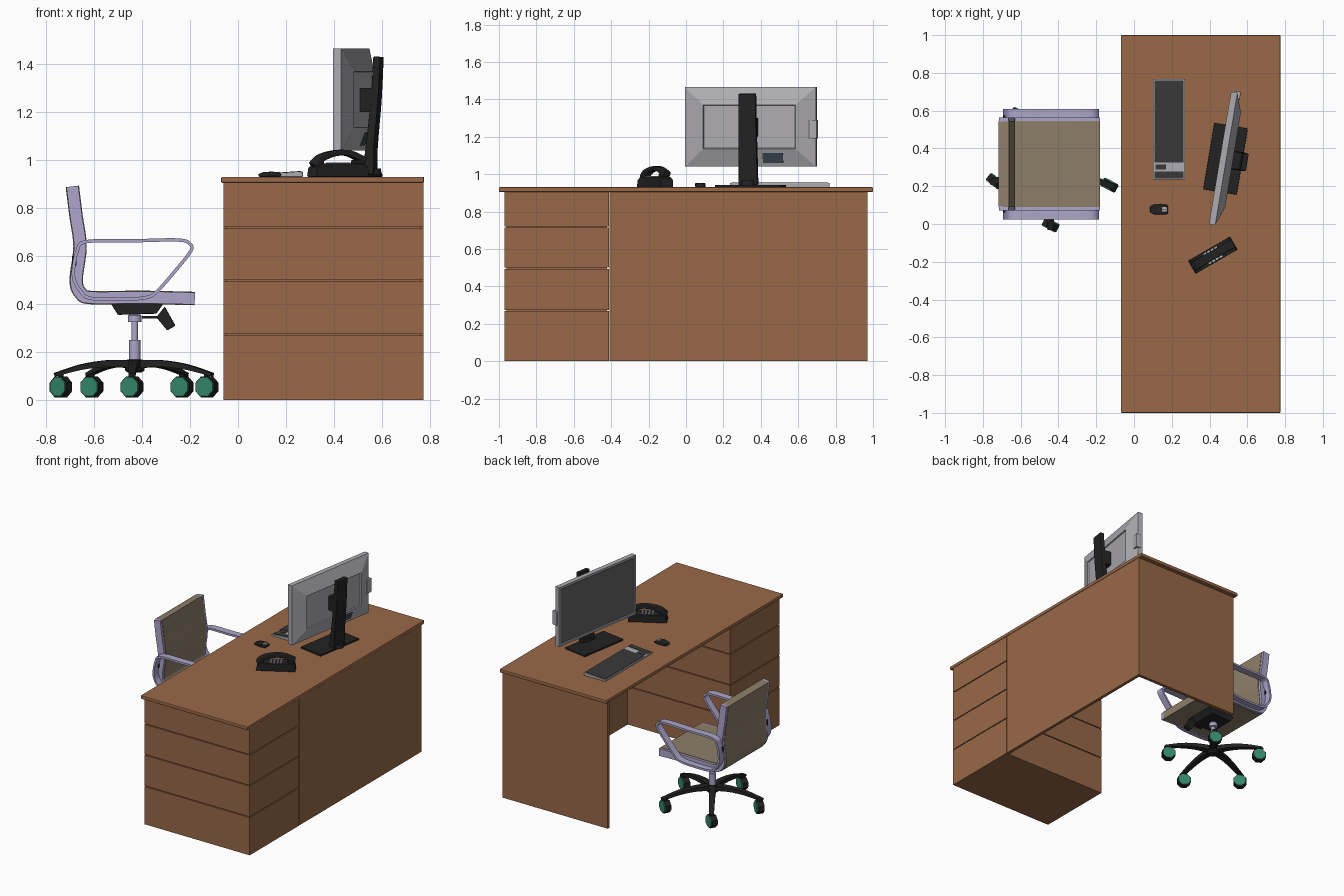
import bpy, bmesh
from math import radians, cos, sin, atan2
from mathutils import Matrix, Vector

if "Cube" in bpy.data.objects:
    bpy.data.objects.remove(bpy.data.objects["Cube"])

def mat(name, r, g, b):
    m = bpy.data.materials.new(name)
    m.diffuse_color = (r, g, b, 1)
    m.use_nodes = True
    m.node_tree.nodes["Principled BSDF"].inputs["Base Color"].default_value = m.diffuse_color
    return m

WOOD = mat("wood", .32, .14, .065)
BLACK = mat("black_plastic", .016, .016, .017)
LILAC = mat("lilac_metal", .42, .38, .60)
BEIGE = mat("beige_fabric", .27, .21, .14)
GREEN = mat("green_wheel", .035, .24, .15)
SILVER = mat("silver_plastic", .42, .41, .44)
SCREEN = mat("screen_grey", .13, .13, .13)
KEYS = mat("dark_keys", .04, .04, .04)
LABEL = mat("label_slate", .05, .07, .10)
I = Matrix()

def make(name, rings, m, M=I, closed=False, bevel=0, smooth=False):
    """Skin a list of equal-length vertex rings, capped unless closed."""
    bm = bmesh.new()
    rs = [[bm.verts.new(M @ Vector(p)) for p in r] for r in rings]
    n = len(rs[0])
    pairs = list(zip(rs, rs[1:])) + ([(rs[-1], rs[0])] if closed else [])
    for a, b in pairs:
        for i in range(n):
            j = (i + 1) % n
            bm.faces.new((a[i], a[j], b[j], b[i]))
    if not closed:
        bm.faces.new(rs[0])
        bm.faces.new(rs[-1])
    bmesh.ops.recalc_face_normals(bm, faces=bm.faces)
    me = bpy.data.meshes.new(name)
    bm.to_mesh(me)
    bm.free()
    me.materials.append(m)
    o = bpy.data.objects.new(name, me)
    bpy.context.collection.objects.link(o)
    if bevel:
        b = o.modifiers.new("bevel", 'BEVEL')
        b.width, b.segments, b.limit_method = bevel, 2, 'ANGLE'
    if smooth:
        bpy.ops.object.select_all(action='DESELECT')
        o.select_set(True)
        bpy.context.view_layer.objects.active = o
        bpy.ops.object.shade_smooth_by_angle(angle=radians(35))
    return o

def box(name, lo, hi, m, M=I, bevel=0):
    (x0, y0, z0), (x1, y1, z1) = lo, hi
    return make(name, [[(x0, y0, z), (x1, y0, z), (x1, y1, z), (x0, y1, z)] for z in (z0, z1)], m, M, bevel=bevel)

def prism(name, pts, y0, y1, m, M=I, bevel=0):
    return make(name, [[(x, y, z) for x, z in pts] for y in (y0, y1)], m, M, bevel=bevel)

def lathe(name, prof, m, M=I, n=16, smooth=True):
    return make(name, [[(r * cos(6.28319 * (i + .5) / n), r * sin(6.28319 * (i + .5) / n), z)
                        for i in range(n)] for r, z in prof], m, M, smooth=smooth)

def curve(pts, n=5, closed=False):
    """Catmull-Rom interpolation of points of any dimension."""
    P, k, out = [Vector(p) for p in pts], len(pts), []
    g = lambda i: P[i % k] if closed else P[min(max(i, 0), k - 1)]
    for i in range(k if closed else k - 1):
        a, b, c, d = g(i - 1), g(i), g(i + 1), g(i + 2)
        for s in range(n):
            t = s / n
            out.append((b * 2 + (c - a) * t + (a * 2 - b * 5 + c * 4 - d) * t * t
                        + (b * 3 - a - c * 3 + d) * t ** 3) * .5)
    return out if closed else out + [P[-1]]

def sweep(name, path, m, M=I, y=0, closed=False, **kw):
    """Path of (x, z, thickness, width) in the xz plane, rectangular section."""
    rings, k = [], len(path)
    for i, (x, z, t, w) in enumerate(path):
        a = path[(i - 1) % k] if closed else path[max(i - 1, 0)]
        b = path[(i + 1) % k] if closed else path[min(i + 1, k - 1)]
        d = Vector((b[0] - a[0], b[1] - a[1])).normalized() * t / 2
        rings.append([(x - d.y, y - w / 2, z + d.x), (x - d.y, y + w / 2, z + d.x),
                      (x + d.y, y + w / 2, z - d.x), (x + d.y, y - w / 2, z - d.x)])
    return make(name, rings, m, M, closed, **kw)

def place(x, y, deg=0, z=0):
    return Matrix.Translation((x, y, z)) @ Matrix.Rotation(radians(deg), 4, 'Z')

# Desk: top, drawer stack, back and side panels
box("desk_top", (-.07, -1, .905), (.775, 1, .93), WOOD, bevel=.005)
levels = [0, .275, .50, .72, .911]
for i in range(4):
    box(f"drawer_{i + 1}", (-.06, -.97, levels[i]), (.772, -.413, levels[i + 1] - .006), WOOD)
box("drawer_carcass", (-.05, -.96, .01), (.762, -.422, .905), WOOD)
box("desk_back_panel", (.75, -.408, 0), (.772, .97, .905), WOOD)
box("desk_side_panel", (-.06, .947, 0), (.75, .97, .905), WOOD)

# Chair seat: one bent cushion between two metal side rails
bend = [(-.69, .89), (-.675, .77), (-.658, .64), (-.674, .50), (-.655, .445), (-.61, .427), (-.40, .428), (-.18, .423)]
sweep("seat_cushion", curve([(x, z, .056, .455) for x, z in bend]), BEIGE, y=.317, bevel=.012, smooth=True)
arm = [(-.685, .55), (-.67, .62), (-.635, .66), (-.45, .663), (-.25, .667), (-.2, .65), (-.197, .62),
       (-.26, .54), (-.34, .45), (-.39, .426), (-.5, .42), (-.62, .425), (-.66, .46), (-.682, .5)]
for side, s in (("right", -1), ("left", 1)):
    sweep(f"seat_rail_{side}", curve([(x, z, .05, .024) for x, z in bend]), LILAC, y=.317 + s * .234, smooth=True)
    sweep(f"armrest_{side}", curve([(x, z, .014, .05) for x, z in arm], 4, True), LILAC,
          y=.317 + s * .268, closed=True, smooth=True)
    box(f"arm_bracket_{side}", (-.692, .31 + s * .25, .56), (-.672, .324 + s * .25, .60), BLACK)

# Chair mechanism, lever and gas column
prism("tilt_mechanism", [(-.53, .402), (-.31, .402), (-.34, .36), (-.50, .355)], .22, .41, BLACK, bevel=.004)
prism("lever_rod", [(-.40, .35), (-.31, .35), (-.31, .34), (-.40, .34)], .22, .235, BLACK)
prism("lever_paddle", [(-.34, .345), (-.305, .39), (-.26, .31), (-.295, .29)], .205, .245, BLACK, bevel=.004)
hub = place(-.43, .315)
lathe("gas_column", [(.024, .15), (.024, .25), (.014, .25), (.014, .325), (.028, .325), (.028, .352), (.02, .36)], LILAC, hub)
lathe("base_hub", [(.03, .115), (.042, .125), (.042, .16), (.03, .17)], BLACK, hub)

# Five-legged base with octagonal casters
leg = [(.02, .15, .034, .05), (.12, .152, .028, .042), (.23, .138, .022, .036), (.345, .106, .014, .03)]
for i in range(5):
    ang = -20 - 72 * i
    sweep(f"base_leg_{i + 1}", curve(leg, 4), BLACK, hub @ place(0, 0, ang), smooth=True)
    C = hub @ place(.32 * cos(radians(ang)), .32 * sin(radians(ang)), -38 if i == 2 else -28, .055)
    lathe(f"caster_stem_{i + 1}", [(.012, .03), (.012, .062)], BLACK, C, 8)
    W = C @ Matrix.Rotation(radians(90), 4, 'X')
    lathe(f"caster_tyre_{i + 1}", [(.047, -.02), (.047, .02)], BLACK, W, 8, False)
    for k, s in (("front", 1), ("back", -1)):
        lathe(f"caster_{k}_wheel_{i + 1}", [(.044, s * .019), (.042, s * .025)], GREEN, W, 8, False)

# Monitor: lofted housing, screen, label, side tab
M = place(.455, .35, -9.5)
loft = [(.006, .338, .195), (0, .341, .198), (0, .355, .2125), (.034, .355, .2125),
        (.07, .255, .122), (.07, .25, .117), (.062, .247, .114)]
make("monitor_housing", [[(x, -w, 1.2525 - h), (x, w, 1.2525 - h), (x, w, 1.2525 + h), (x, -w, 1.2525 + h)]
                         for x, w, h in loft], SILVER, M)
box("monitor_screen", (.003, -.337, 1.059), (.009, .337, 1.446), SCREEN, M)
tilt = M @ Matrix.Translation((.052, .125, 1.088)) @ Matrix.Rotation(radians(21), 4, 'Y')
box("rear_label", (-.003, -.055, -.028), (.003, .055, .028), LABEL, tilt)
box("side_tab", (.015, .32, 1.19), (.052, .363, 1.29), SILVER, M, bevel=.003)

# Monitor stand
box("stand_base", (-.06, -.178, .93), (.12, .178, .943), BLACK, M, bevel=.003)
lathe("stand_foot", [(.04, .94), (.036, .965)], BLACK, M @ place(.105, 0))
neck = [(.095, .942, .05, .10), (.103, 1.05, .036, .10), (.122, 1.25, .032, .095), (.132, 1.43, .03, .092)]
sweep("stand_neck", curve(neck, 4), BLACK, M, bevel=.004)
box("stand_mount", (.06, -.045, 1.2), (.115, .045, 1.3), BLACK, M)

# Keyboard
prism("keyboard_body", [(.10, .93), (.27, .93), (.27, .952), (.10, .94)], .235, .767, SILVER, bevel=.002)
ktop = lambda x: .94 + (x - .10) * .07
for name, x0, x1, y0, y1 in (("main", .108, .263, .325, .76), ("arrow", .115, .17, .288, .316), ("number", .108, .263, .242, .277)):
    prism(f"keyboard_{name}_keys", [(x0, ktop(x0) - .003), (x1, ktop(x1) - .003), (x1, ktop(x1) + .003), (x0, ktop(x0) + .003)], y0, y1, KEYS)

# Mouse
body = [(.086, .936, .012, .032), (.105, .9395, .019, .05), (.14, .941, .022, .056), (.165, .9395, .019, .052), (.18, .937, .013, .044)]
sweep("mouse_body", body, BLACK, y=.077, bevel=.004, smooth=True)
for k, y in (("left", .066), ("right", .079)):
    box(f"mouse_{k}_button", (.148, y, .94), (.174, y + .01, .951), SILVER, bevel=.001)

# Desk phone: base, keypad, arched handset
P = place(.417, -.165, 30)
prism("phone_base", [(-.128, .93), (.128, .93), (.122, .972), (.095, .985), (-.095, .985), (-.122, .968)], -.04, .04, BLACK, P, .004)
arch = [(-.122, .978, .026, .045), (-.085, 1.008, .028, .05), (-.02, 1.028, .024, .046), (.05, 1.028, .024, .046), (.122, .998, .028, .05)]
sweep("phone_handset", curve(arch, 4), BLACK, P, bevel=.005, smooth=True)
for k, x in (("ear", -.10), ("mouth", .095)):
    box(f"phone_{k}_cup", (x - .02, -.024, .97), (x + .02, .024, 1.0), BLACK, P, .004)
for i in range(4):
    for j in range(3):
        x, y = -.04 + i * .022, -.033 + j * .024
        box(f"phone_key_{i}_{j}", (x, y, .98), (x + .015, y + .016, .99), SILVER, P)
